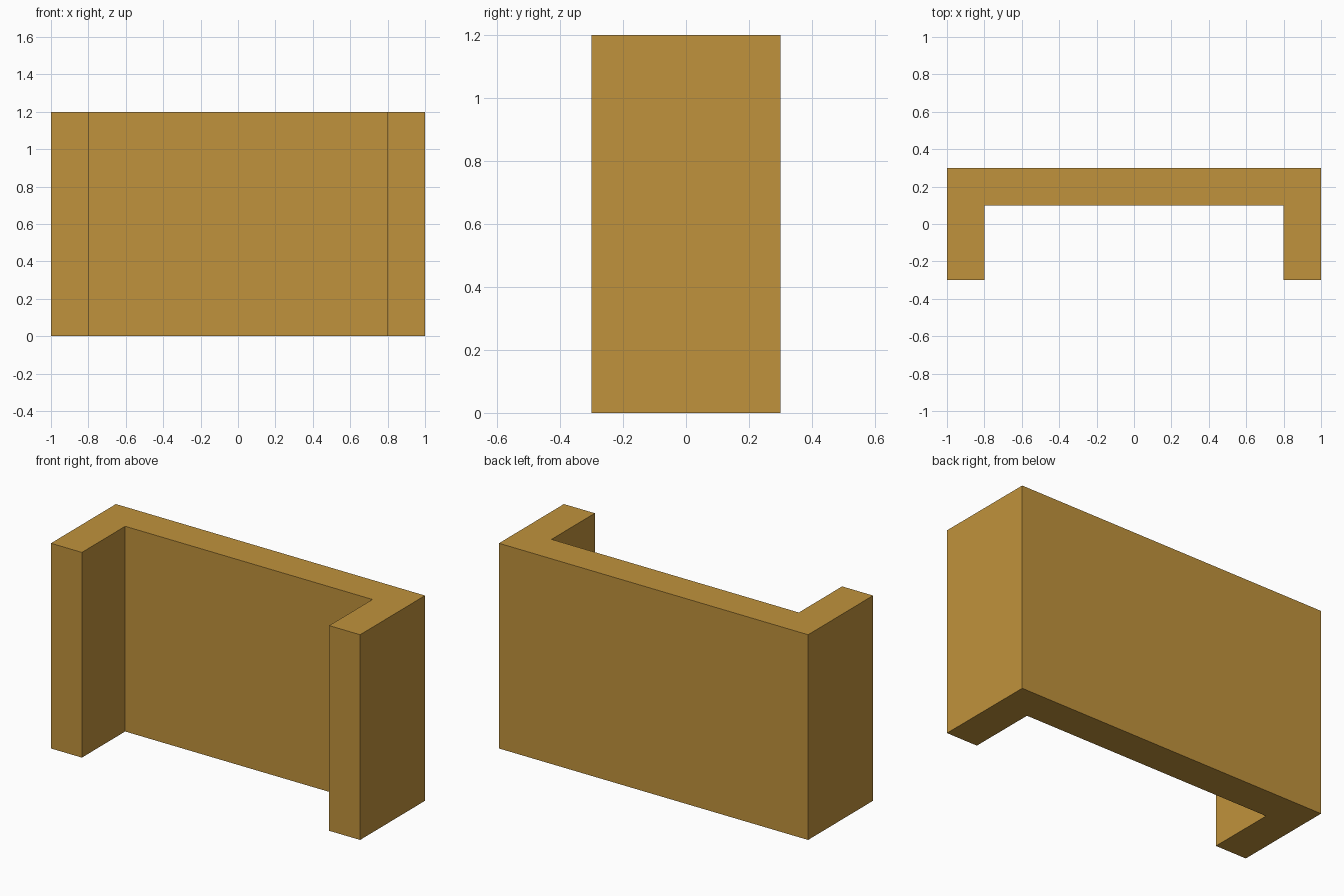
import bpy
import bmesh
from mathutils import Vector

cube = bpy.data.objects.get("Cube")
if cube:
    bpy.data.objects.remove(cube, do_unlink=True)

HALF_WIDTH, HALF_DEPTH, HEIGHT, WALL = 1.0, 0.3, 1.2, 0.2

# Single ochre colour
ochre = bpy.data.materials.new("ochre")
ochre.use_nodes = True
colour = (0.53, 0.29, 0.045, 1)
ochre.diffuse_color = colour
ochre.node_tree.nodes["Principled BSDF"].inputs["Base Color"].default_value = colour

# U-shaped footprint: right half, then its mirror image
half = [(HALF_WIDTH, HALF_DEPTH), (HALF_WIDTH, -HALF_DEPTH),
        (HALF_WIDTH - WALL, -HALF_DEPTH), (HALF_WIDTH - WALL, HALF_DEPTH - WALL)]
profile = half + [(-x, y) for x, y in reversed(half)]

# Extrude the footprint upward into a wall with two side returns
bm = bmesh.new()
base = bm.faces.new([bm.verts.new((x, y, 0)) for x, y in profile])
top = bmesh.ops.extrude_face_region(bm, geom=[base], use_keep_orig=True)["geom"]
bmesh.ops.translate(bm, vec=Vector((0, 0, HEIGHT)),
                    verts=[v for v in top if isinstance(v, bmesh.types.BMVert)])
bmesh.ops.recalc_face_normals(bm, faces=bm.faces)

mesh = bpy.data.meshes.new("u_shaped_wall")
bm.to_mesh(mesh)
bm.free()
mesh.materials.append(ochre)
wall = bpy.data.objects.new("u_shaped_wall", mesh)
bpy.context.collection.objects.link(wall)
